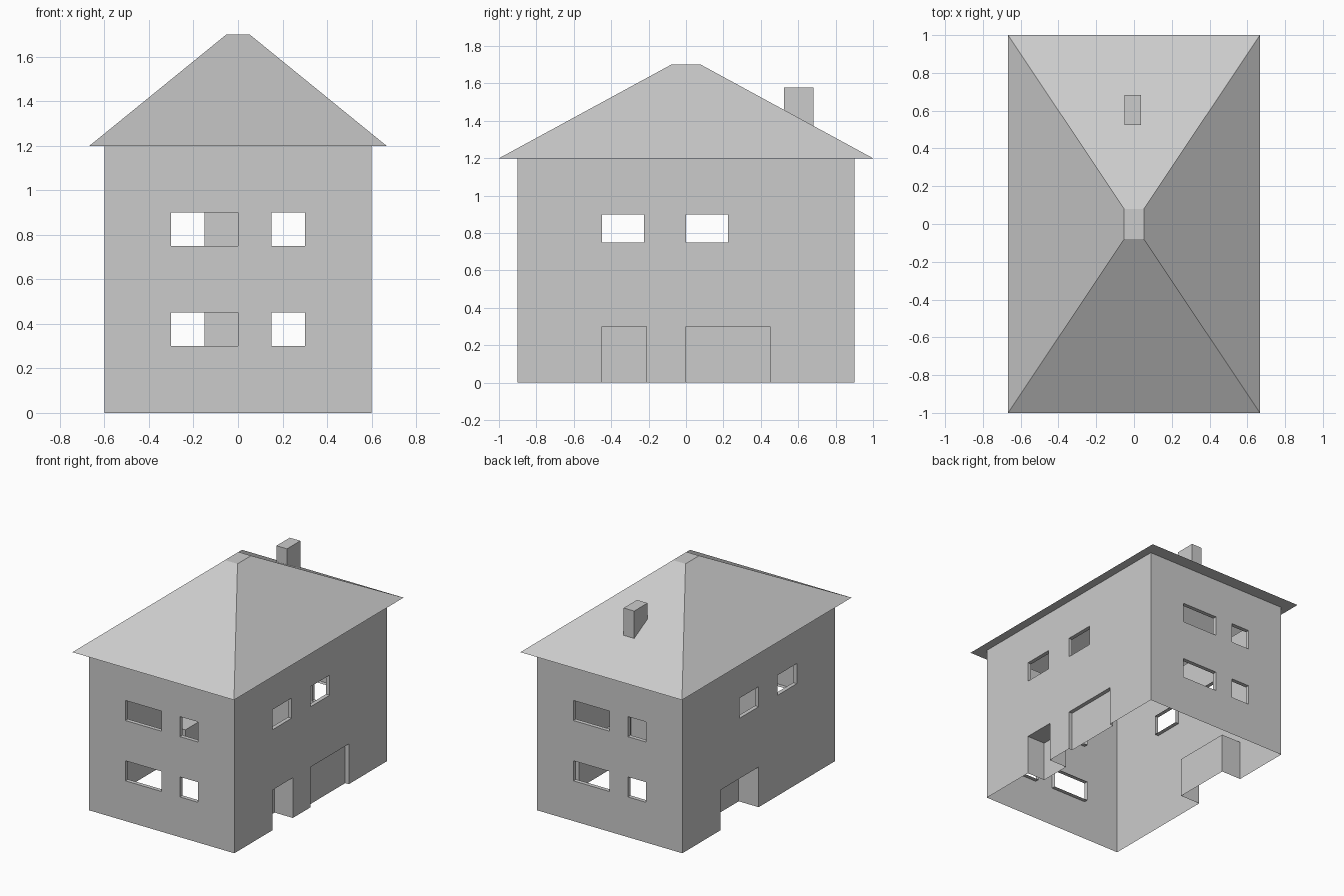
import bpy, bmesh
from mathutils import Vector

if "Cube" in bpy.data.objects:
    bpy.data.objects.remove(bpy.data.objects["Cube"])

HW, HL, EAVE, TOP = 0.6, 0.9, 1.2, 1.7     # half width, half length, heights
REVEAL = 0.03


def finish(name, bm):
    bmesh.ops.remove_doubles(bm, verts=bm.verts, dist=1e-5)
    mesh = bpy.data.meshes.new(name)
    bm.to_mesh(mesh)
    bm.free()
    obj = bpy.data.objects.new(name, mesh)
    bpy.context.collection.objects.link(obj)
    return obj


def face(bm, pts):
    bm.faces.new([bm.verts.new(p) for p in pts])


def wall(name, along, half, dist, openings):
    """Thin wall with recessed openings (u0, u1, v0, v1, depth, closed)."""
    along = Vector(along)
    up = Vector((0, 0, 1))
    out = along.cross(up)

    def p(u, v, d=0):
        return along * u + up * v + out * (dist - d)

    bm = bmesh.new()
    us = sorted({-half, half} | {u for o in openings for u in o[:2]})
    vs = sorted({0, EAVE} | {v for o in openings for v in o[2:4]})
    for a, b in zip(us, us[1:]):
        for c, d in zip(vs, vs[1:]):
            mu, mv = (a + b) / 2, (c + d) / 2
            if not any(o[0] < mu < o[1] and o[2] < mv < o[3] for o in openings):
                face(bm, [p(a, c), p(b, c), p(b, d), p(a, d)])
    for u0, u1, v0, v1, depth, closed in openings:
        ring = [(u0, v0), (u0, v1), (u1, v1), (u1, v0)]
        for i in range(4 if v0 > 0 else 3):       # doors have no sill
            a, b = ring[i], ring[(i + 1) % 4]
            face(bm, [p(*a), p(*a, depth), p(*b, depth), p(*b)])
        if closed:
            face(bm, [p(*c, depth) for c in reversed(ring)])
    return finish(name, bm)


# Front and back walls: two storeys of a wide and a narrow window
end_windows = [(u0, u1, z, z + 0.15, REVEAL, False)
               for z in (0.30, 0.75) for u0, u1 in ((-0.30, 0.0), (0.15, 0.30))]
wall("front_wall", (1, 0, 0), HW, HL, end_windows)
wall("back_wall", (-1, 0, 0), HW, HL, end_windows)

# Side walls: paired upper windows and recessed doorways
spans = [(-0.45, -0.225), (0.0, 0.225)]
wall("right_wall", (0, 1, 0), HL, HW,
     [(a, b, 0.75, 0.90, REVEAL, False) for a, b in spans]
     + [(-0.45, -0.21, 0, 0.30, 0.15, True), (0.0, 0.45, 0, 0.30, REVEAL, True)])
wall("left_wall", (0, -1, 0), HL, HW,
     [(-b, -a, 0.75, 0.90, REVEAL, False) for a, b in spans]
     + [(-0.45, 0.0, 0, 0.30, 0.165, True)])

# Roof: soffit, four slopes and a small flat top
bm = bmesh.new()
rings = [[(sx * x, sy * y, z) for sx, sy in ((-1, -1), (1, -1), (1, 1), (-1, 1))]
         for x, y, z in ((HW, HL, EAVE), (0.667, 1.0, EAVE), (0.052, 0.08, TOP))]
for low, high in zip(rings, rings[1:]):
    for i in range(4):
        j = (i + 1) % 4
        face(bm, [low[i], low[j], high[j], high[i]])
face(bm, rings[-1])
finish("roof", bm)

# Chimney: rises from the back slope, its foot cut to the roof pitch
bm = bmesh.new()
plan = [(-0.05, 0.525), (0.037, 0.525), (0.037, 0.682), (-0.05, 0.682)]
foot = [(x, y, EAVE + (TOP - EAVE) * (1 - y) / 0.92) for x, y in plan]
head = [(x, y, 1.577) for x, y in plan]
for i in range(4):
    j = (i + 1) % 4
    face(bm, [foot[i], foot[j], head[j], head[i]])
face(bm, head)
finish("chimney", bm)
